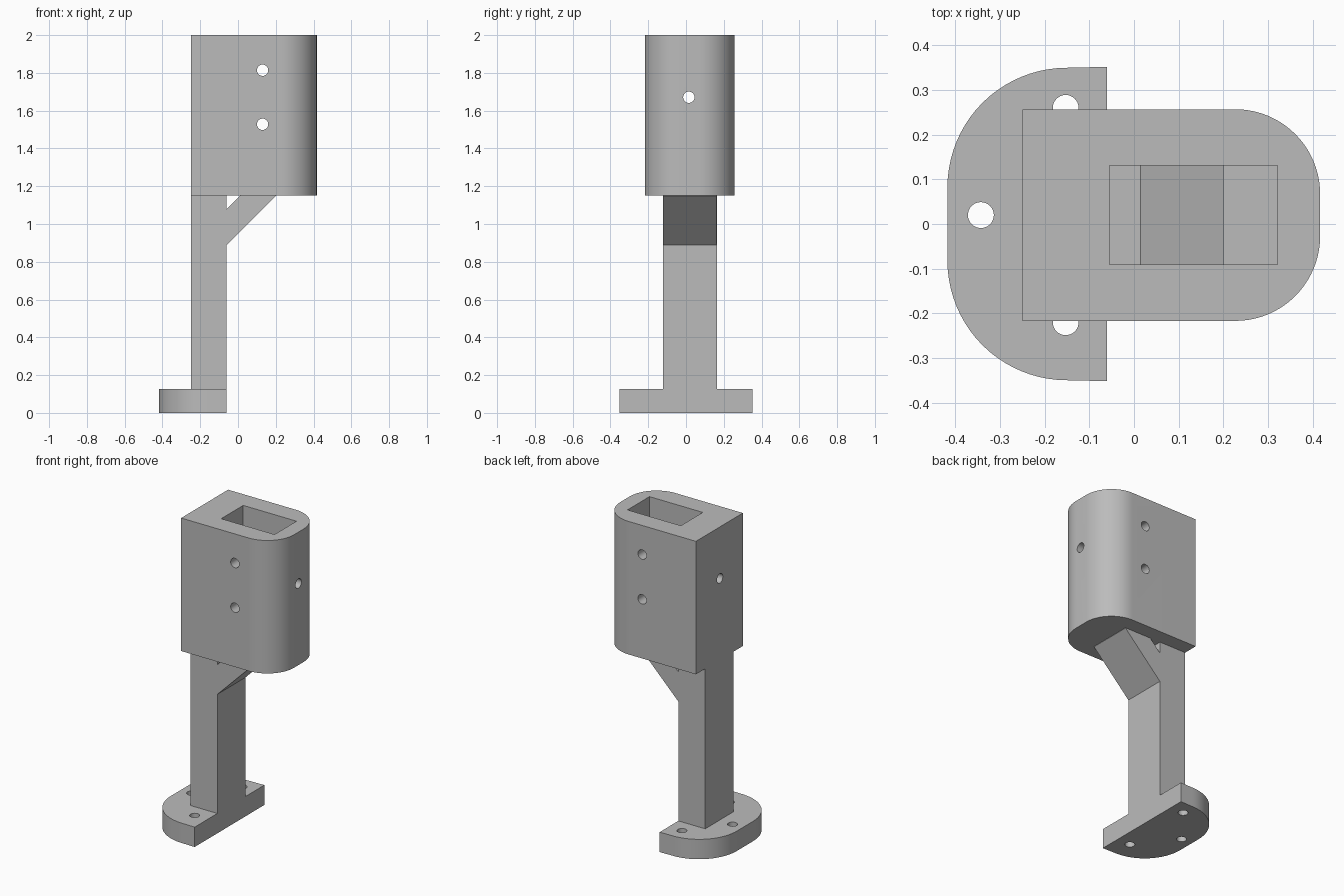
import bpy, bmesh
from math import sin, cos, pi, radians
from mathutils import Matrix, Vector

cube = bpy.data.objects.get("Cube")
if cube:
    bpy.data.objects.remove(cube, do_unlink=True)

grey = bpy.data.materials.new("plain grey")
grey.use_nodes = True
COLOUR = (0.5, 0.5, 0.5, 1)
grey.diffuse_color = COLOUR
grey.node_tree.nodes["Principled BSDF"].inputs["Base Color"].default_value = COLOUR

MID = 0.02  # centre line of the column, the socket and the holes


def arc(cx, cy, r, start, end, steps=20):
    angles = [radians(start + (end - start) * i / steps) for i in range(steps + 1)]
    return [(cx + r * cos(a), cy + r * sin(a)) for a in angles]


def make_object(name, bm):
    bmesh.ops.recalc_face_normals(bm, faces=bm.faces)
    mesh = bpy.data.meshes.new(name)
    bm.to_mesh(mesh)
    bm.free()
    mesh.materials.append(grey)
    obj = bpy.data.objects.new(name, mesh)
    bpy.context.collection.objects.link(obj)
    return obj


def prism(name, points, low, high, along_y=False):
    """Extrude an outline upwards, or an x-z outline along y."""
    bm = bmesh.new()
    place = (lambda a, b: (a, low, b)) if along_y else (lambda a, b: (a, b, low))
    face = bm.faces.new([bm.verts.new(place(a, b)) for a, b in points])
    rise = bmesh.ops.extrude_face_region(bm, geom=[face])["geom"]
    shift = Vector((0, high - low, 0) if along_y else (0, 0, high - low))
    bmesh.ops.translate(bm, vec=shift,
                        verts=[v for v in rise if isinstance(v, bmesh.types.BMVert)])
    return make_object(name, bm)


def rect(x0, x1, y0, y1):
    return [(x0, y0), (x1, y0), (x1, y1), (x0, y1)]


def drill(name, centre, radius, axis):
    bm = bmesh.new()
    turn = {"X": Matrix.Rotation(pi / 2, 4, "Y"),
            "Y": Matrix.Rotation(pi / 2, 4, "X"), "Z": Matrix()}[axis]
    bmesh.ops.create_cone(bm, cap_ends=True, segments=32, radius1=radius,
                          radius2=radius, depth=3,
                          matrix=Matrix.Translation(centre) @ turn)
    return make_object(name, bm)


def cut(obj, cutters):
    """Subtract the cutters, bake the result and remove the cutters."""
    for cutter in cutters:
        cutter.hide_render = True
        mod = obj.modifiers.new("cut", "BOOLEAN")
        mod.operation, mod.solver, mod.object = "DIFFERENCE", "EXACT", cutter
    graph = bpy.context.evaluated_depsgraph_get()
    baked = bpy.data.meshes.new_from_object(obj.evaluated_get(graph))
    obj.modifiers.clear()
    obj.data = baked
    for cutter in cutters:
        bpy.data.objects.remove(cutter, do_unlink=True)


# Foot plate with rounded back corners and three screw holes
foot = prism("foot_plate",
             [(-0.06, 0.352)] + arc(-0.15, 0.082, 0.268, 90, 180)
             + arc(-0.15, -0.082, 0.268, 180, 270) + [(-0.06, -0.352)], 0, 0.127)
cut(foot, [drill("screw_hole", (x, y, 0), 0.029, "Z")
           for x, y in ((-0.343, MID), (-0.153, MID + 0.24), (-0.153, MID - 0.24))])

# Upright column and slanted brace, which ends inside the socket
prism("column", rect(-0.25, -0.06, MID - 0.143, MID + 0.143), 0.12, 1.16)
prism("brace", [(-0.07, 0.878), (0.2, 1.148), (0.2, 1.338), (-0.07, 1.068)],
      MID - 0.142, MID + 0.142, along_y=True)

# Socket block with a rounded front, a deep pocket and cross holes
block = prism("socket_block",
              [(-0.25, MID - 0.237)] + arc(0.227, MID - 0.047, 0.19, -90, 0)
              + arc(0.227, MID + 0.047, 0.19, 0, 90) + [(-0.25, MID + 0.237)],
              1.15, 2)
cut(block, [prism("pocket", rect(-0.055, 0.322, MID - 0.111, MID + 0.111), 1.153, 2.2),
            drill("upper_hole", (0.13, 0, 1.814), 0.03, "Y"),
            drill("lower_hole", (0.13, 0, 1.528), 0.03, "Y"),
            drill("end_hole", (0, MID - 0.005, 1.671), 0.03, "X")])

# Smooth the curved sides and keep the edges sharp
for obj in (foot, block):
    bpy.ops.object.select_all(action="DESELECT")
    obj.select_set(True)
    bpy.context.view_layer.objects.active = obj
    bpy.ops.object.shade_smooth_by_angle(angle=radians(30))
